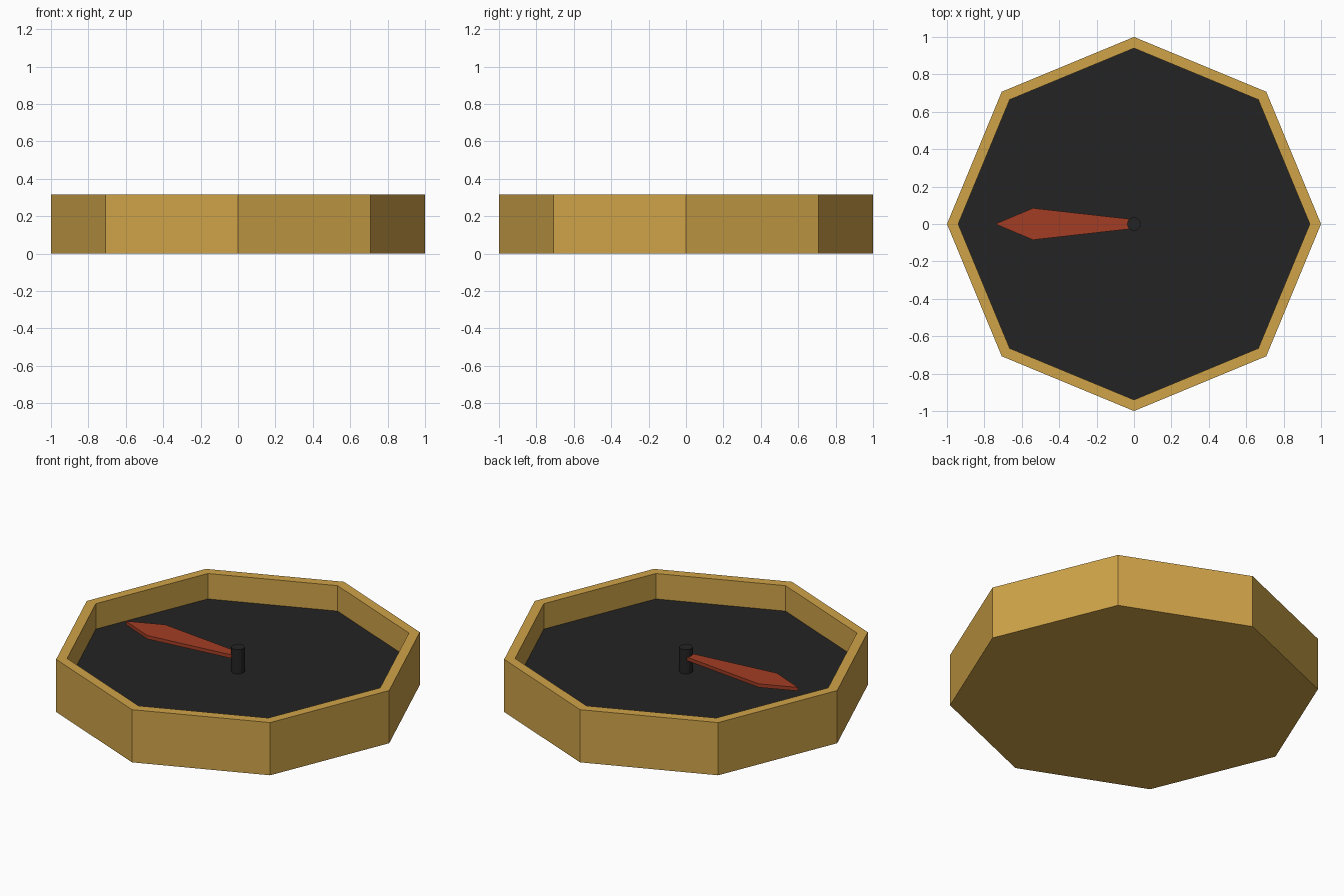
import bpy, bmesh, math

if "Cube" in bpy.data.objects:
    bpy.data.objects.remove(bpy.data.objects["Cube"])

def material(name, rgb):
    m = bpy.data.materials.new(name)
    m.diffuse_color = (*rgb, 1.0)
    m.use_nodes = True
    m.node_tree.nodes["Principled BSDF"].inputs["Base Color"].default_value = m.diffuse_color
    return m

brass = material("brass", (0.63, 0.37, 0.066))
black = material("black", (0.017, 0.017, 0.017))
red = material("red", (0.36, 0.048, 0.018))

def finish(bm, name, mats):
    bmesh.ops.recalc_face_normals(bm, faces=bm.faces[:])
    me = bpy.data.meshes.new(name)
    bm.to_mesh(me)
    bm.free()
    for m in mats:
        me.materials.append(m)
    ob = bpy.data.objects.new(name, me)
    bpy.context.collection.objects.link(ob)
    return ob

def prism(name, outline, z0, z1, mat):
    """Extrude a flat outline between two heights."""
    bm = bmesh.new()
    face = bm.faces.new([bm.verts.new((x, y, z0)) for x, y in outline])
    top = bmesh.ops.extrude_face_region(bm, geom=[face], use_keep_orig=True)["geom"]
    for v in top:
        if isinstance(v, bmesh.types.BMVert):
            v.co.z = z1
    return finish(bm, name, [mat])

def ring(radius, sides):
    return [(radius * math.cos(2 * math.pi * i / sides),
             radius * math.sin(2 * math.pi * i / sides)) for i in range(sides)]

RIM, FLOOR, R_IN = 0.315, 0.163, 0.94

# Octagonal case: outer wall, flat rim, inner wall and black dial floor
bm = bmesh.new()
rings = [[bm.verts.new((x, y, z)) for x, y in ring(r, 8)]
         for r, z in ((1, 0), (1, RIM), (R_IN, RIM), (R_IN, FLOOR))]
for a, b in zip(rings, rings[1:]):
    for i in range(8):
        j = (i + 1) % 8
        bm.faces.new((a[i], a[j], b[j], b[i]))
bm.faces.new(rings[0])
bm.faces.new(rings[-1]).material_index = 1
finish(bm, "case", [brass, black])

# Centre pin
prism("centre_pin", ring(0.037, 12), FLOOR - 0.01, 0.308, black)

# Needle pointing to -x, mirrored about the x axis
half = [(0.0, 0.024), (-0.54, 0.085)]
outline = half + [(-0.742, 0.0)] + [(x, -y) for x, y in reversed(half)]
prism("needle", outline, 0.243, 0.264, red)
